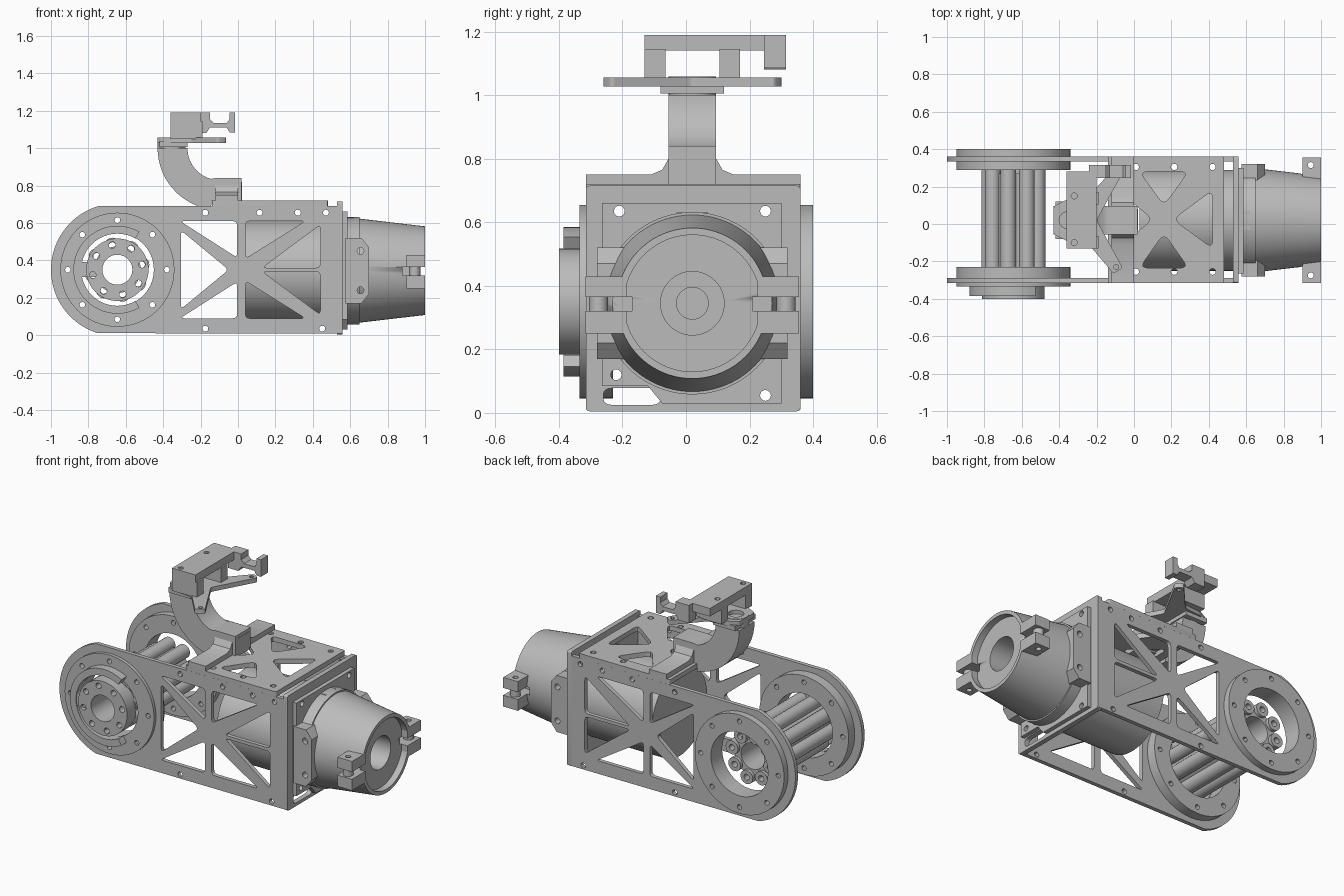
import bpy, bmesh, math
from mathutils import Vector

cube = bpy.data.objects.get("Cube")
if cube:
    bpy.data.objects.remove(cube, do_unlink=True)

metal = bpy.data.materials.new("plain grey")
metal.use_nodes = True
GREY = (.5, .5, .5, 1)
metal.diffuse_color = GREY
metal.node_tree.nodes["Principled BSDF"].inputs["Base Color"].default_value = GREY

parts = []
WHEEL = (-.645, .35)      # wheel centre in x, z
BODY = (.02, .345)        # barrel centre in y, z
PLACE = {"xy": lambda u, v, w: (u, v, w),
         "xz": lambda u, v, w: (u, w, v),
         "yz": lambda u, v, w: (w, u, v)}


def finish(name, bm):
    bmesh.ops.remove_doubles(bm, verts=bm.verts, dist=.0002)
    bmesh.ops.recalc_face_normals(bm, faces=bm.faces)
    mesh = bpy.data.meshes.new(name)
    bm.to_mesh(mesh)
    bm.free()
    mesh.materials.append(metal)
    obj = bpy.data.objects.new(name, mesh)
    bpy.context.collection.objects.link(obj)
    parts.append(obj)
    return obj


def circle(center, radius, sides=48, start=0, end=360):
    full = end - start == 360
    count = sides if full else sides + 1
    angles = [math.radians(start + (end - start) * i / sides) for i in range(count)]
    return [(center[0] + radius * math.cos(a), center[1] + radius * math.sin(a)) for a in angles]


def bolt_circle(center, spread, radius, count=8, offset=0):
    return [circle(p, radius, 12) for p in circle(center, spread, count, offset, offset + 360)]


def rounded(corners, radius=.025):
    out = []
    for i, corner in enumerate(corners):
        p = Vector(corner)
        a, b = (Vector(corners[j % len(corners)]) - p for j in (i - 1, i + 1))
        a = p + a.normalized() * min(radius, a.length * .4)
        b = p + b.normalized() * min(radius, b.length * .4)
        for k in range(5):
            t = k / 4
            out.append(tuple(a * (1 - t) ** 2 + p * 2 * t * (1 - t) + b * t * t))
    return out


def rect(u0, u1, v0, v1):
    return [(u0, v0), (u1, v0), (u1, v1), (u0, v1)]


def sheet(name, plane, low, high, outline, holes=()):
    """Extrude a flat outline with holes between two positions."""
    curve = bpy.data.curves.new(name, "CURVE")
    curve.dimensions = "2D"
    curve.fill_mode = "BOTH"
    curve.extrude = (high - low) / 2
    for loop in [outline, *holes]:
        spline = curve.splines.new("POLY")
        spline.points.add(len(loop) - 1)
        for point, (u, v) in zip(spline.points, loop):
            point.co = (u, v, 0, 1)
        spline.use_cyclic_u = True
    helper = bpy.data.objects.new(name + " outline", curve)
    mesh = bpy.data.meshes.new_from_object(helper)
    bm = bmesh.new()
    bm.from_mesh(mesh)
    for v in bm.verts:
        v.co = PLACE[plane](v.co.x, v.co.y, v.co.z + (low + high) / 2)
    bpy.data.objects.remove(helper)
    bpy.data.curves.remove(curve)
    bpy.data.meshes.remove(mesh)
    return finish(name, bm)


def box(name, x, y, z):
    return sheet(name, "xy", *z, rect(*x, *y))


def lathe(name, plane, center, profile, sides=64):
    """Turn a closed (position, radius) profile about the normal of a plane."""
    bm = bmesh.new()
    rings = []
    for w, r in profile:
        rings.append([bm.verts.new(PLACE[plane](u, v, w)) for u, v in circle(center, r, sides)])
    for a, b in zip(rings, rings[1:] + rings[:1]):
        for i in range(sides):
            j = (i + 1) % sides
            bm.faces.new((a[i], a[j], b[j], b[i]))
    bmesh.ops.dissolve_degenerate(bm, edges=bm.edges, dist=.0001)
    return finish(name, bm)


def tube(name, plane, center, inner, outer, low, high, sides=32):
    return lathe(name, plane, center, [(low, inner), (low, outer), (high, outer), (high, inner)], sides)


# Side plates with truss cutouts
def flipped(loop):
    return [(u, .7 - v) for u, v in loop]


upper = [[(-.31, .61), (-.005, .61), (-.005, .415)],
         [(.04, .61), (.36, .61), (.04, .41)],
         [(.44, .59), (.44, .36), (.13, .36)]]
truss = [rounded(t) for t in upper + [flipped(t) for t in upper]]
truss.append(rounded([(-.305, .56), (-.305, .14), (-.05, .35)]))
screws = [circle((u, .655), .016, 12) for u in (-.175, .115, .32, .47)]
screws += [circle((u, .035), .016, 12) for u in (-.175, .45)]
rim_holes = bolt_circle(WHEEL, .265, .015)
wheel_bore = circle(WHEEL, .195, 64)
side = circle(WHEEL, .355, 40, 107, 253) + [(.55, .01), (.55, .69)]
for name, low, high in (("front", -.315, -.29), ("back", .335, .36)):
    sheet(name + " side plate", "xz", low, high, side, truss + screws + rim_holes + [wheel_bore])

# Bearing rings on both faces of each plate
for name, low, high in (("front outer", -.335, -.315), ("front inner", -.29, -.23),
                        ("back inner", .29, .335), ("back outer", .36, .4)):
    sheet(name + " bearing ring", "xz", low, high, circle(WHEEL, .305, 64), rim_holes + [wheel_bore])

# Hub, its retaining clip and the fluted spool
hub_holes = bolt_circle(WHEEL, .135, .018, offset=12)
sheet("hub cap", "xz", -.4, -.31, circle(WHEEL, .167), hub_holes + [circle(WHEEL, .08)])
clip = circle(WHEEL, .235, 32, 60, 300) + circle(WHEEL, .193, 32, 60, 300)[::-1]
sheet("hub clip", "xz", -.385, -.33, clip)
box("clip key", (-.85, -.76), (-.38, -.31), (.31, .39))
tube("spool core", "xz", WHEEL, .08, .125, -.32, .27, 48)
for i, spot in enumerate(circle(WHEEL, .132, 8, 12, 372)):
    tube(f"spool flute {i}", "xz", spot, .018, .042, -.32, .29, 20)

# Top panel with its crossed cutouts
top_cuts = [[(.03, .28), (.29, .28), (.16, .1)], [(.03, -.235), (.29, -.235), (.16, -.05)],
            [(.42, .18), (.42, -.13), (.21, .025)], [(-.09, .18), (-.09, -.13), (.1, .025)]]
top_screws = [circle((u, v), .017, 12) for u in (.01, .215, .42) for v in (-.255, .305)]
sheet("top panel", "xy", .69, .72, rounded(rect(-.14, .48, -.315, .36), .01),
      [rounded(t, .045) for t in top_cuts] + top_screws)

# End panel and raised mounting pad
face_screws = [circle(p, .017, 16) for p in ((-.21, .635), (.25, .635), (-.22, .12), (.25, .055))]
barrel_hole = circle(BODY, .268, 64)
sheet("end panel", "yz", .53, .56, rounded(rect(-.315, .36, .005, .715), .012),
      face_screws + [barrel_hole, rounded(rect(-.26, -.08, .025, .078), .03)])
pad = [(-.075, .03), (.3, .03), (.3, .66), (-.265, .66), (-.265, .085), (-.12, .085)]
sheet("mounting pad", "yz", .555, .585, pad, face_screws + [barrel_hole])

# Barrel: rear drum, collar, tapered nozzle and stepped bore
barrel = lathe("barrel", "yz", BODY, [
    (.03, 0), (.03, .27), (.58, .27), (.58, .287), (.65, .287), (.65, .278), (1, .237), (1, .215),
    (.96, .215), (.96, .1), (.75, .1), (.75, .05), (.62, .05), (.62, 0)], 80)
box("collar key", (.55, .62), (-.03, .07), (.58, .63))

# Split clamp at the nozzle mouth, and lugs at the collar
for name, s in (("left", 1), ("right", -1)):
    def span(a, b):
        return sorted((BODY[0] + s * a, BODY[0] + s * b))
    cutter = box(name + " slot cutter", (.88, 1.05), span(.19, .4), (.32, .365))
    parts.remove(cutter)
    cutter.hide_render = True
    cutter.hide_viewport = True
    cut = barrel.modifiers.new(name + " slot", "BOOLEAN")
    cut.object = cutter
    cut.solver = "EXACT"
    screw = (.945, BODY[0] + s * .295)
    for level, low, high in (("upper", .365, .43), ("lower", .25, .32)):
        sheet(f"{name} {level} clamp ear", "xy", low, high,
              rect(.9, 1, *span(.205, .336)), [circle(screw, .016, 16)])
    tube(name + " clamp spacer", "xy", screw, .016, .03, .31, .37, 16)
    lug_holes = [circle((.655, v), .018, 16) for v in (.24, .45)]
    lug = [(.575, .17), (.66, .17), (.7, .22), (.7, .47), (.66, .52), (.575, .52)]
    sheet(name + " collar lug", "xz", *span(.21, .3), lug, lug_holes)

# Handle: saddle, curved arm and socket
saddle = [(-.315, .72), (.36, .72), (.36, .75), (.15, .75), (.115, .765), (.095, .8),
          (-.055, .8), (-.075, .765), (-.11, .75), (-.315, .75)]
sheet("handle saddle", "yz", -.12, 0, saddle)
arm = circle((-.1, 1), .33, 14, 180, 262) + [(-.14, .72), (.02, .72), (.02, .84), (-.12, .84)]
arm += circle((-.1, 1), .17, 12, 180, 255)[::-1]
sheet("curved arm", "xz", -.055, .095, arm)
box("arm foot", (-.1, .022), (-.035, .08), (.71, .82))
tube("arm socket", "xy", (-.355, .02), .045, .075, .98, 1.058)
box("arm flare", (-.42, -.27), (-.08, .12), (1.005, 1.035))

# Forked plate on top of the arm
fork = [(-.43, -.055), (-.36, -.09), (-.25, -.1), (-.11, -.265), (-.06, -.235), (-.2, .02),
        (-.06, .275), (-.1, .305), (-.25, .14), (-.36, .13), (-.43, .095)]
sheet("forked plate", "xy", 1.028, 1.056, rounded(fork, .015),
      [circle((-.095, v), .013, 12) for v in (-.23, .268)] + [circle((-.355, .02), .045, 24)])

# Raised bracket with two legs and a hooked end
sheet("bracket bar", "xy", 1.14, 1.19, rect(-.36, -.2, -.13, .28),
      [circle((-.32, v), .016, 12) for v in (-.1, .15)])
for name, y in (("right", (-.13, -.065)), ("left", (.105, .17))):
    box(name + " bracket leg", (-.36, -.19), y, (1.05, 1.145))
hook = [(-.24, 1.08), (-.17, 1.08), (-.15, 1.11), (-.06, 1.11), (-.045, 1.085), (-.015, 1.085),
        (-.015, 1.19), (-.045, 1.19), (-.045, 1.155), (-.06, 1.135), (-.13, 1.135),
        (-.15, 1.155), (-.15, 1.19), (-.24, 1.19)]
sheet("bracket hook", "xz", .245, .315, hook)

# Smooth the turned surfaces and keep edges sharp
bpy.ops.object.select_all(action="DESELECT")
for obj in parts:
    obj.select_set(True)
bpy.context.view_layer.objects.active = barrel
bpy.ops.object.shade_smooth_by_angle(angle=math.radians(30))
